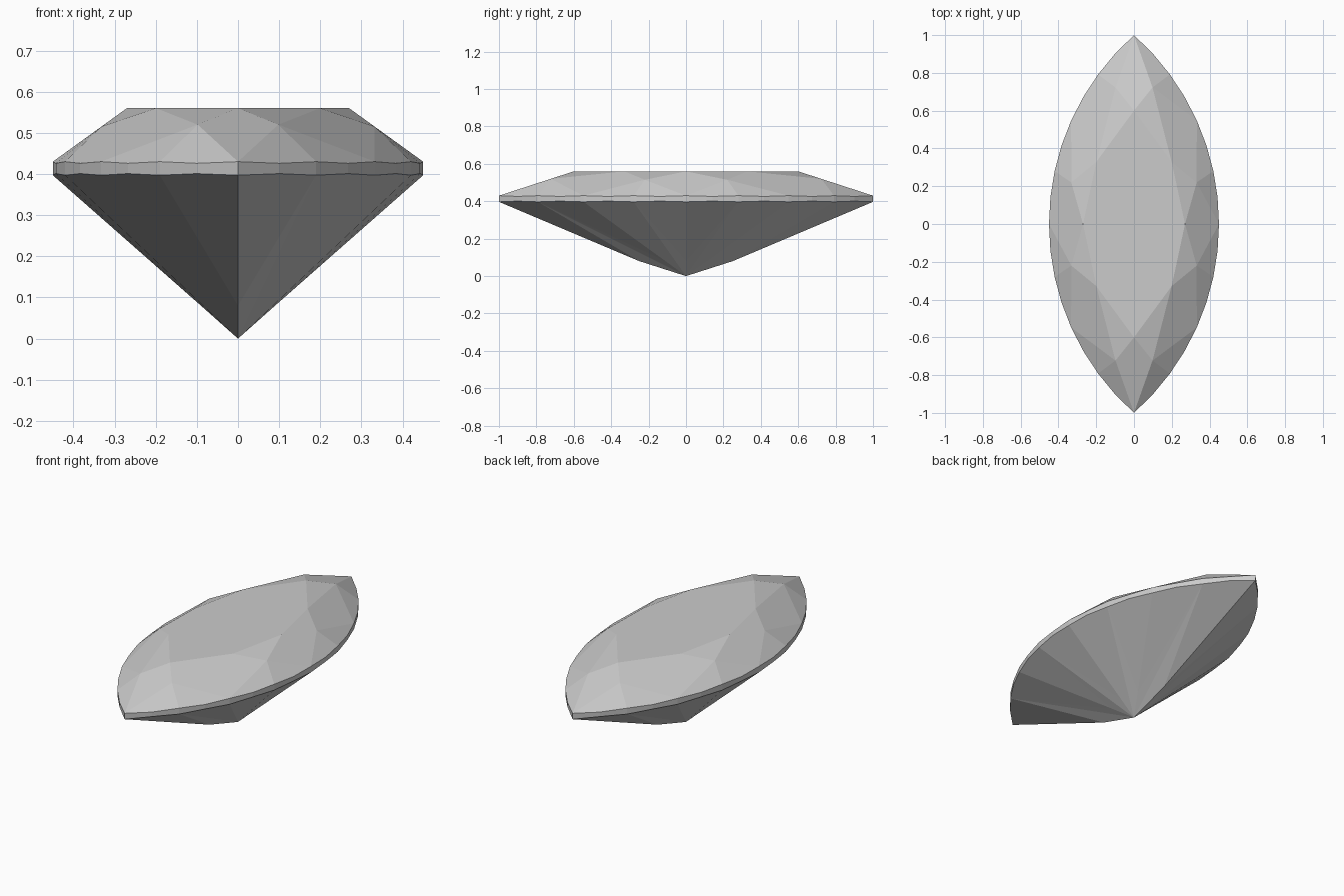
import bpy, bmesh, math

if "Cube" in bpy.data.objects:
    bpy.data.objects.remove(bpy.data.objects["Cube"])

HALF_W, N = 0.45, 32
R = (1 + HALF_W ** 2) / (2 * HALF_W)      # radius of each side arc
SPAN = math.asin(1 / R)


def outline(k, s=1.0):
    """Point k of 32 on the pointed-oval outline, starting at the +y tip."""
    k %= N
    sign = 1 if k < 16 else -1
    a = SPAN * (8 - k % 16) / 8
    return (sign * s * (R * math.cos(a) - R + HALF_W), sign * s * R * math.sin(a))


bm = bmesh.new()


def vert(xy, z):
    return bm.verts.new((xy[0], xy[1], z))


# Scalloped girdle rings, slightly thinner between the facet corners
top = [vert(outline(k), 0.43 if k % 2 == 0 else 0.426) for k in range(N)]
low = [vert(outline(k), 0.397 if k % 2 == 0 else 0.401) for k in range(N)]
for k in range(N):
    n = (k + 1) % N
    bm.faces.new((low[k], low[n], top[n], top[k]))

# Crown: table, stars, kites and upper girdle facets
table = [vert(outline(4 * i, 0.6), 0.56) for i in range(8)]
quarter = [(0.098, 0.723, 0.52), (0.332, 0.22, 0.515)]
half = quarter + [(x, -y, z) for x, y, z in reversed(quarter)]
mids = [bm.verts.new(p) for p in half + [(-x, -y, z) for x, y, z in half]]
bm.faces.new(table)
for i in range(8):
    g = [top[(4 * i + j) % N] for j in range(5)]
    bm.faces.new((table[i], mids[i], table[(i + 1) % 8]))
    bm.faces.new((table[i], mids[i - 1], g[0], mids[i]))
    bm.faces.new((mids[i], g[0], g[1], g[2]))
    bm.faces.new((mids[i], g[2], g[3], g[4]))

# Pavilion: lower girdle facets and mains running to the culet
culet = bm.verts.new((0, 0, 0))
knees = [vert(outline(4 * i, 0.25 if i % 4 == 0 else 0.2), 0.08) for i in range(8)]
for i in range(8):
    g = [low[(4 * i + j) % N] for j in range(5)]
    a, b = knees[i], knees[(i + 1) % 8]
    bm.faces.new((a, g[0], g[1], g[2]))
    bm.faces.new((b, g[2], g[3], g[4]))
    bm.faces.new((culet, a, g[2]))
    bm.faces.new((culet, g[2], b))

bmesh.ops.recalc_face_normals(bm, faces=bm.faces)
mesh = bpy.data.meshes.new("marquise_gem")
bm.to_mesh(mesh)
bm.free()
gem = bpy.data.objects.new("marquise_gem", mesh)
bpy.context.collection.objects.link(gem)
